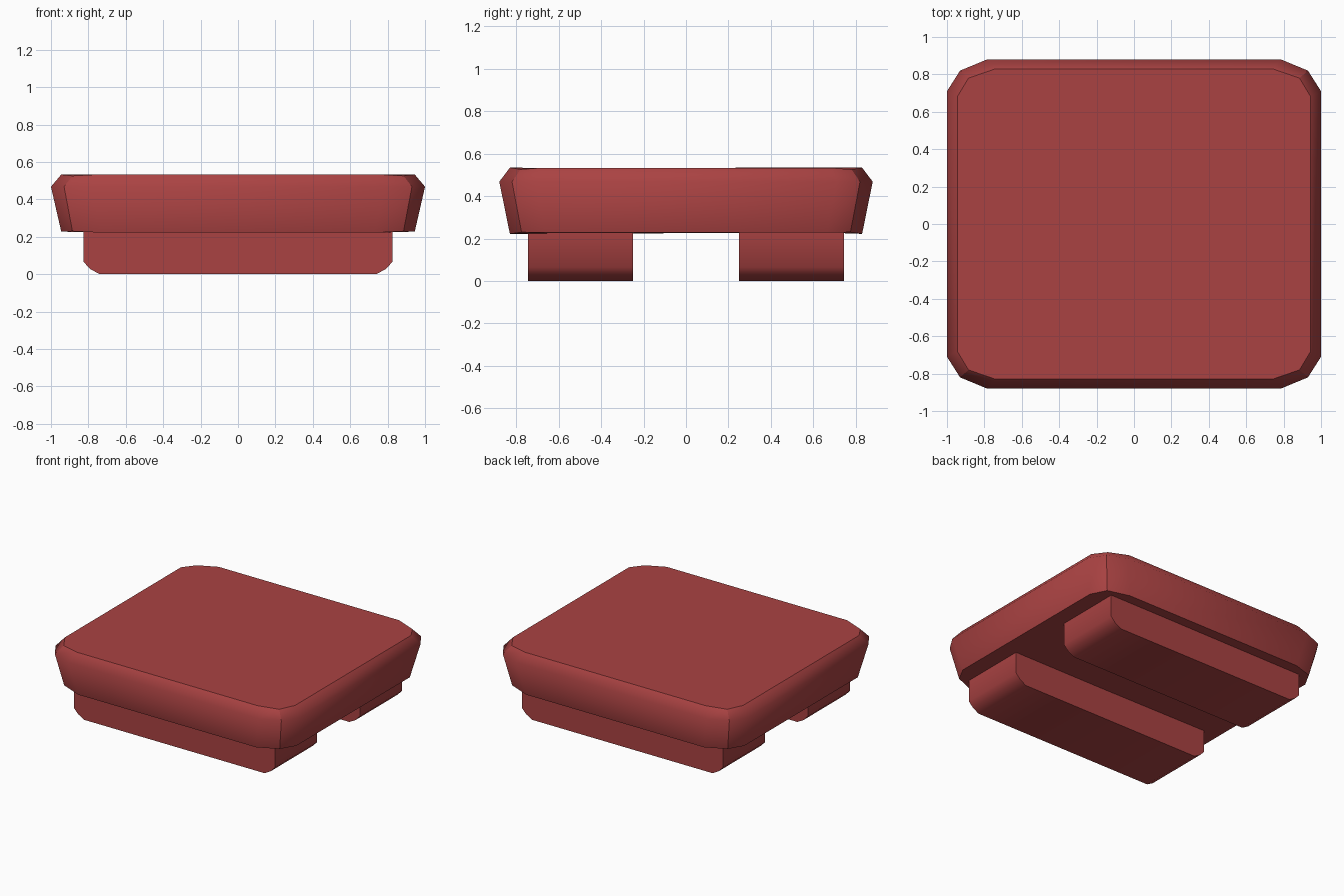
import bpy, bmesh

if "Cube" in bpy.data.objects:
    bpy.data.objects.remove(bpy.data.objects["Cube"])

red = bpy.data.materials.new("red_plastic")
red.diffuse_color = (0.40, 0.055, 0.055, 1)
red.use_nodes = True
red.node_tree.nodes["Principled BSDF"].inputs["Base Color"].default_value = red.diffuse_color


def finish(name, bm, sharp):
    """Turn a bmesh into a smooth shaded object with chosen sharp edges."""
    bmesh.ops.recalc_face_normals(bm, faces=bm.faces)
    for f in bm.faces:
        f.smooth = True
    for e in bm.edges:
        e.smooth = not sharp(e)
    mesh = bpy.data.meshes.new(name)
    bm.to_mesh(mesh)
    bm.free()
    mesh.materials.append(red)
    obj = bpy.data.objects.new(name, mesh)
    bpy.context.collection.objects.link(obj)
    return obj


def ring(bm, corner):
    """Mirror one three-point corner into a closed twelve-point loop."""
    pts = []
    for sx, sy in ((1, 1), (-1, 1), (-1, -1), (1, -1)):
        run = corner if sx * sy > 0 else corner[::-1]
        pts += [(sx * x, sy * y, z) for x, y, z in run]
    return [bm.verts.new(p) for p in pts]


# Slab: undercut sides flaring to a wide rim, then a chamfer to the top
bm = bmesh.new()
rings = [ring(bm, c) for c in (
    [(0.945, 0.665, 0.228), (0.885, 0.775, 0.23), (0.73, 0.83, 0.222)],
    [(1.0, 0.71, 0.468), (0.93, 0.82, 0.468), (0.785, 0.88, 0.468)],
    [(0.945, 0.68, 0.533), (0.885, 0.78, 0.526), (0.74, 0.83, 0.534)])]
for a, b in zip(rings, rings[1:]):
    for i in range(12):
        j = (i + 1) % 12
        bm.faces.new((a[i], a[j], b[j], b[i]))
bm.faces.new(rings[0])
bm.faces.new(rings[2])
caps = [set(rings[0]), set(rings[2])]
ridge = {r[i] for r in rings for i in (1, 4, 7, 10)}
finish("tile_slab", bm,
       lambda e: set(e.verts) <= ridge or any(set(e.verts) <= c for c in caps))

# Rails: two bars along x with rounded lower ends
half = [(0.74, 0), (0.79, 0.028), (0.825, 0.065), (0.825, 0.24)]
outline = half + [(-x, z) for x, z in reversed(half)]
for name, y0 in (("front_rail", -0.745), ("back_rail", 0.25)):
    bm = bmesh.new()
    face = bm.faces.new([bm.verts.new((x, y0, z)) for x, z in outline])
    ext = bmesh.ops.extrude_face_region(bm, geom=[face])
    verts = [v for v in ext["geom"] if isinstance(v, bmesh.types.BMVert)]
    bmesh.ops.translate(bm, verts=verts, vec=(0, 0.495, 0))
    finish(name, bm, lambda e: e.calc_face_angle(0) > 1.0)
